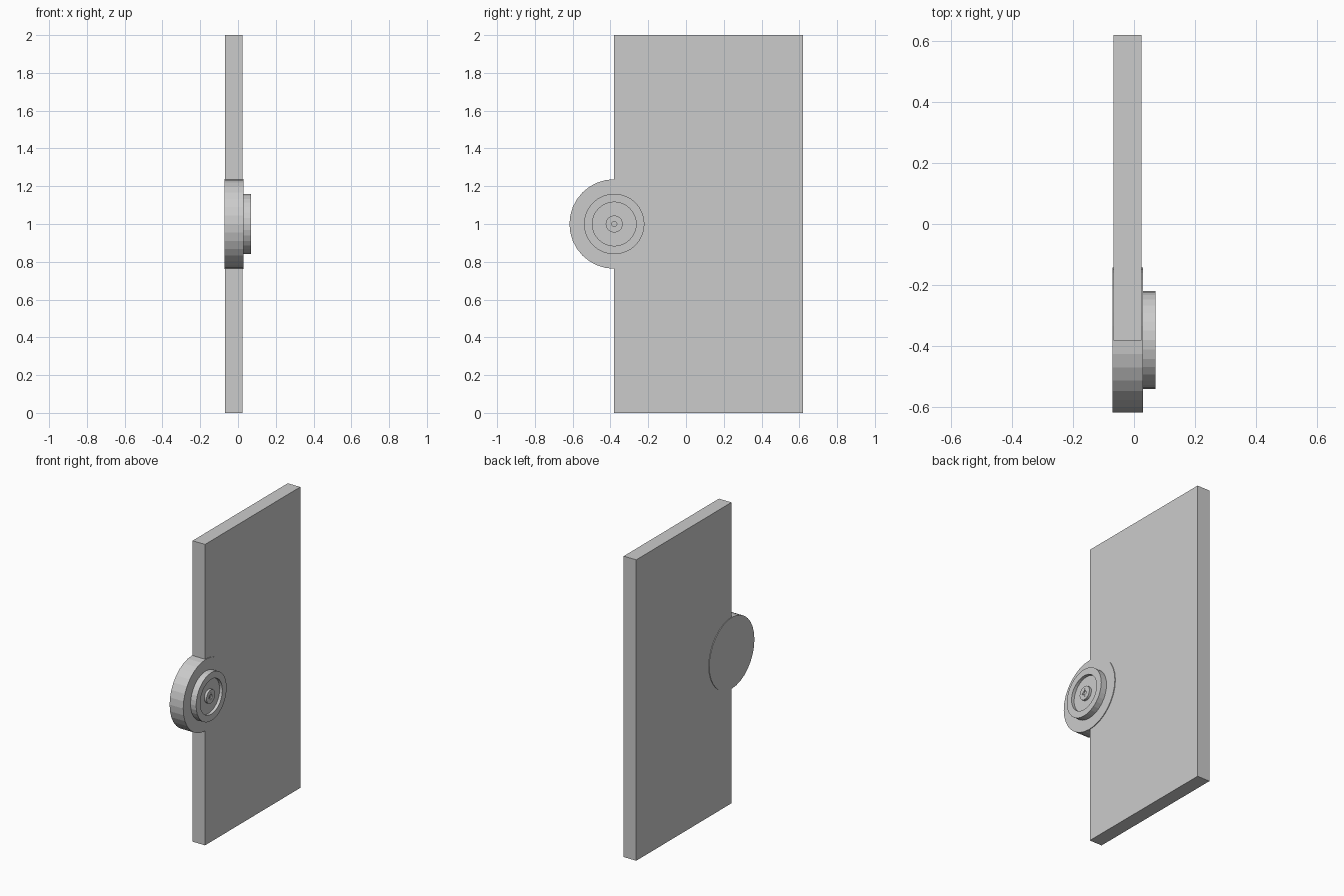
import bpy, bmesh
from math import sin, cos, pi

if "Cube" in bpy.data.objects:
    bpy.data.objects.remove(bpy.data.objects["Cube"])

CY, CZ = -0.38, 1.0  # axis of the round fitting


def make_object(name, bm):
    bmesh.ops.recalc_face_normals(bm, faces=bm.faces)
    mesh = bpy.data.meshes.new(name)
    bm.to_mesh(mesh)
    bm.free()
    obj = bpy.data.objects.new(name, mesh)
    bpy.context.collection.objects.link(obj)
    return obj


def lathe(name, profile, segments=32, cy=CY, cz=CZ):
    """Turn (x, radius) points around an axis along x, capping both ends."""
    bm = bmesh.new()
    rings = []
    for x, r in profile:
        rings.append([bm.verts.new((x, cy + r * cos(2 * pi * i / segments),
                                    cz + r * sin(2 * pi * i / segments)))
                      for i in range(segments)])
    for a, b in zip(rings, rings[1:]):
        for i in range(segments):
            j = (i + 1) % segments
            bm.faces.new((a[i], a[j], b[j], b[i]))
    bm.faces.new(rings[0])
    bm.faces.new(rings[-1])
    return make_object(name, bm)


# Flat upright panel
bm = bmesh.new()
bmesh.ops.create_cube(bm, size=1)
for v in bm.verts:
    v.co = (-0.0215 + v.co.x * 0.092, 0.119 + v.co.y, 1 + v.co.z * 2)
make_object("door_panel", bm)

# Thick disc straddling the panel edge
lathe("lock_disc", [(-0.071, 0.237), (0.029, 0.237)])

# Raised rim with a recessed dish
lathe("dial_rim", [(0.027, 0.16), (0.07, 0.16), (0.07, 0.116), (0.05, 0.116)])

# Central hub with a small socket
lathe("hub", [(0.048, 0.045), (0.066, 0.045), (0.066, 0.014), (0.058, 0.014)])

# Small pins around the socket
for k, (dy, dz) in enumerate([(-0.019, 0.0), (0.0, -0.02), (0.0, 0.022)]):
    lathe(f"hub_pin_{k + 1}", [(0.06, 0.006), (0.069, 0.006)], 12, CY + dy, CZ + dz)
